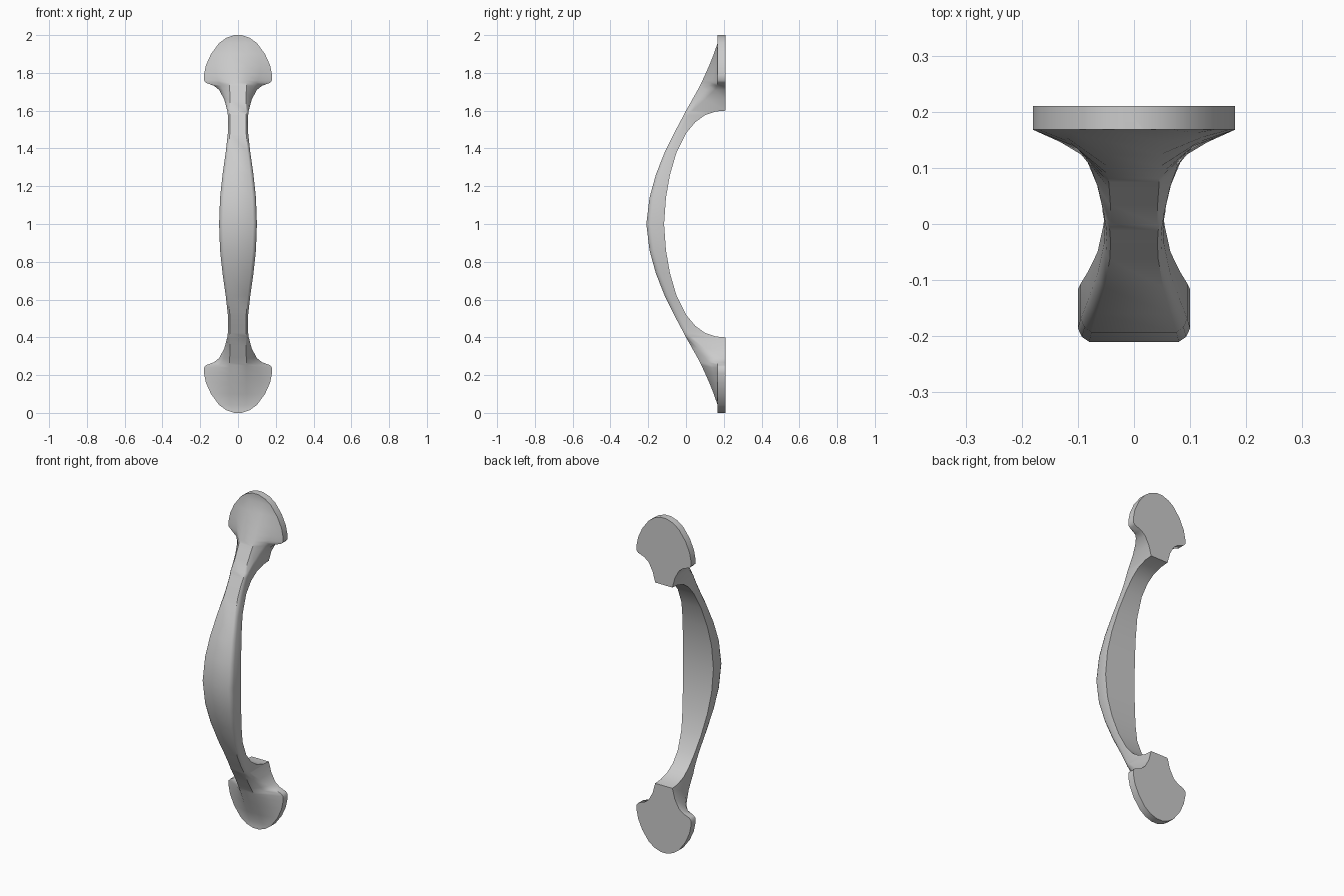
import bpy
import bmesh

BACK = 0.21  # mounting plane

# Foot stations: z, half width, side front y, shoulder x, shoulder y, ridge half width, ridge y
foot = [
    (0.00, .020, .168, .015, .168, .008, .168),
    (0.015, .063, .168, .050, .168, .030, .168),
    (0.042, .100, .168, .072, .168, .045, .167),
    (0.10, .143, .168, .110, .162, .045, .147),
    (0.16, .170, .168, .120, .154, .045, .123),
    (0.21, .180, .168, .115, .146, .045, .101),
    (0.24, .180, .168, .105, .138, .045, .087),
    (0.253, .168, .168, .098, .131, .045, .081),
    (0.268, .128, .165, .088, .120, .045, .074),
    (0.29, .100, .152, .078, .104, .044, .062),
    (0.34, .073, .100, .064, .065, .042, .034),
    (0.40, .057, .035, .052, .011, .042, .000),
]
# Grip stations: z, half width, back y, front y
grip = [
    (0.404, .056, .160, -.002),
    (0.424, .054, .100, -.012),
    (0.46, .052, .050, -.032),
    (0.52, .054, .000, -.063),
    (0.62, .065, -.050, -.113),
    (0.74, .082, -.085, -.160),
    (0.86, .095, -.106, -.193),
    (1.00, .100, -.116, -.210),
]


def section(half, z):
    """Full ring from the right-hand half of a section."""
    return [(x, y, z) for x, y in half] + [(-x, y, z) for x, y in reversed(half)]


halves = []
for z, w, sy, cx, cy, rx, ry in foot:
    halves.append((z, [(w, BACK), (w, sy), (cx, cy), (rx, ry)]))
for z, w, yb, yf in grip:
    halves.append((z, [(w, yb), (w, yf + .024), (w * .93, yf + .009), (w * .8, yf)]))

# Lower half, then the same stations mirrored about mid height
rings = [section(h, z) for z, h in halves]
rings += [section(h, 2 - z) for z, h in reversed(halves[:-1])]

# Loft the one-piece pull handle
bm = bmesh.new()
loops = [[bm.verts.new(p) for p in ring] for ring in rings]
for a, b in zip(loops, loops[1:]):
    n = len(a)
    for i in range(n):
        j = (i + 1) % n
        bm.faces.new((a[i], a[j], b[j], b[i]))
bm.faces.new(loops[0])
bm.faces.new(loops[-1])
bmesh.ops.recalc_face_normals(bm, faces=bm.faces)

mesh = bpy.data.meshes.new("pull_handle")
bm.to_mesh(mesh)
bm.free()
handle = bpy.data.objects.new("pull_handle", mesh)
bpy.context.collection.objects.link(handle)

# Smooth flow with crisp mounting edges
bpy.context.view_layer.objects.active = handle
handle.select_set(True)
bpy.ops.object.shade_smooth_by_angle(angle=0.75)
